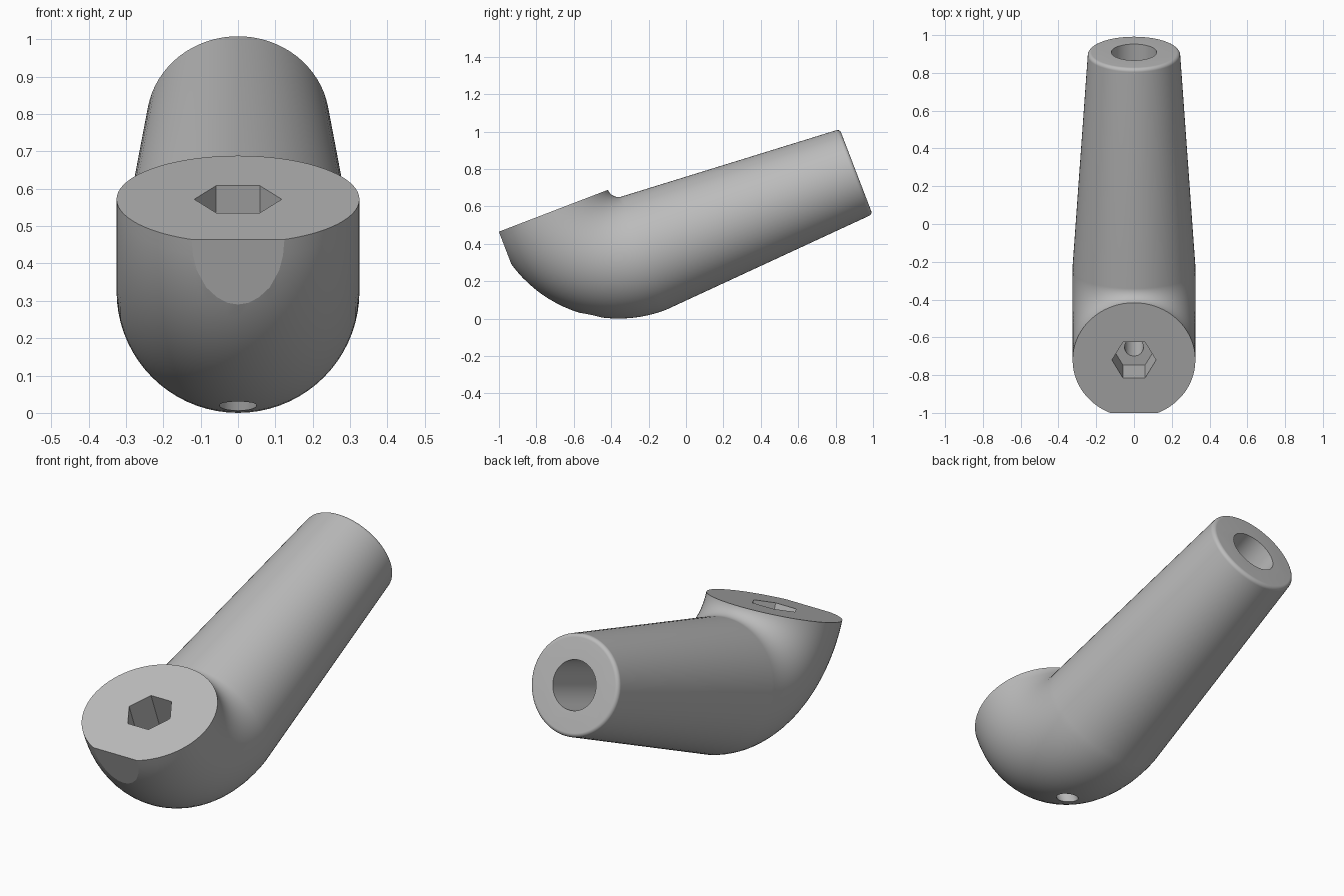
import bpy, bmesh, math
from mathutils import Matrix, Vector

if "Cube" in bpy.data.objects:
    bpy.data.objects.remove(bpy.data.objects["Cube"])

TILT = math.radians(21)        # whole part leans back by this much
R_PIPE, R_BEND = 0.325, 0.385  # elbow cross-section and bend radius
HEAD_Y, AXIS_Z = -0.466, 0.411 # head axis and arm axis, before tilting
SEAM_Y, FACE_Z = HEAD_Y + R_BEND, AXIS_Z + R_BEND
END_Y, R_END, FILLET = 1.132, 0.245, 0.02
SEGS = 72

grey = bpy.data.materials.new("plain grey")
grey.diffuse_color = (0.5, 0.5, 0.5, 1)
grey.use_nodes = True
grey.node_tree.nodes["Principled BSDF"].inputs["Base Color"].default_value = grey.diffuse_color


def make_object(name, bm):
    bmesh.ops.recalc_face_normals(bm, faces=bm.faces)
    mesh = bpy.data.meshes.new(name)
    bm.to_mesh(mesh)
    bm.free()
    mesh.materials.append(grey)
    obj = bpy.data.objects.new(name, mesh)
    bpy.context.collection.objects.link(obj)
    return obj


def prism(name, radius, depth, segs, matrix):
    bm = bmesh.new()
    bmesh.ops.create_cone(bm, cap_ends=True, segments=segs, radius1=radius,
                          radius2=radius, depth=depth, matrix=matrix)
    return make_object(name, bm)


# Sections along the part: (centre y, centre z, radius, bend angle)
sections = []
for i in range(11):  # rounded rim of the arm end
    a = math.radians(90 - 9 * i)
    sections.append((END_Y - FILLET + FILLET * math.sin(a), AXIS_Z,
                     R_END - FILLET + FILLET * math.cos(a), 0))
for i in range(25):  # elbow, from the arm up to the flat face
    t = math.radians(90 * i / 24)
    sections.append((SEAM_Y - R_BEND * math.sin(t),
                     FACE_Z - R_BEND * math.cos(t), R_PIPE, t))

# Skin the sections into one closed body
bm = bmesh.new()
rings = []
for y, z, r, t in sections:
    out = Vector((0, -math.sin(t), -math.cos(t)))
    ring = []
    for k in range(SEGS):
        a = 2 * math.pi * k / SEGS
        p = Vector((0, y, z)) + r * (Vector((math.cos(a), 0, 0)) + out * math.sin(a))
        ring.append(bm.verts.new(p))
    rings.append(ring)
for r0, r1 in zip(rings, rings[1:]):
    for k in range(SEGS):
        n = (k + 1) % SEGS
        bm.faces.new((r0[k], r0[n], r1[n], r1[k]))
bm.faces.new(rings[0])
bm.faces.new(rings[-1])
body = make_object("angled_handle", bm)

# Cutters: hex socket, screw hole, arm bore and front flat
cutters = [
    prism("hex_socket_cutter", 0.117, 0.38, 6,
          Matrix.Translation((0, HEAD_Y, FACE_Z)) @ Matrix.Rotation(math.radians(30), 4, 'Z')),
    prism("screw_hole_cutter", 0.05, 1.0, 48,
          Matrix.Translation((0, HEAD_Y, FACE_Z - 0.6))),
    prism("arm_bore_cutter", 0.12, 1.2, 64,
          Matrix.Translation((0, END_Y, AXIS_Z)) @ Matrix.Rotation(math.radians(90), 4, 'X')),
]
# make sure the hex has corners at left and right
hex_mesh = cutters[0].data
if max(v.co.x for v in hex_mesh.vertices) < 0.11:
    hex_mesh.transform(Matrix.Translation((0, HEAD_Y, 0))
                       @ Matrix.Rotation(math.radians(30), 4, 'Z')
                       @ Matrix.Translation((0, -HEAD_Y, 0)))
bm = bmesh.new()
bmesh.ops.create_cube(bm, size=1, matrix=Matrix.Translation((0, HEAD_Y - 0.8, 0.6))
                      @ Matrix.Diagonal((1, 1, 1.5, 1)))
cutters.append(make_object("front_flat_cutter", bm))

bpy.context.view_layer.objects.active = body
body.select_set(True)
for cutter in cutters:
    cutter.hide_render = True
    mod = body.modifiers.new(cutter.name, 'BOOLEAN')
    mod.operation, mod.solver, mod.object = 'DIFFERENCE', 'EXACT', cutter
    bpy.ops.object.modifier_apply(modifier=mod.name)
for cutter in cutters:
    bpy.data.objects.remove(cutter)

# Lean the finished part and smooth its round surfaces
body.data.transform(Matrix.Rotation(TILT, 4, 'X'))
low = min(v.co.z for v in body.data.vertices)
body.data.transform(Matrix.Translation((0, 0, -low)))
bpy.ops.object.shade_smooth_by_angle(angle=math.radians(12))
